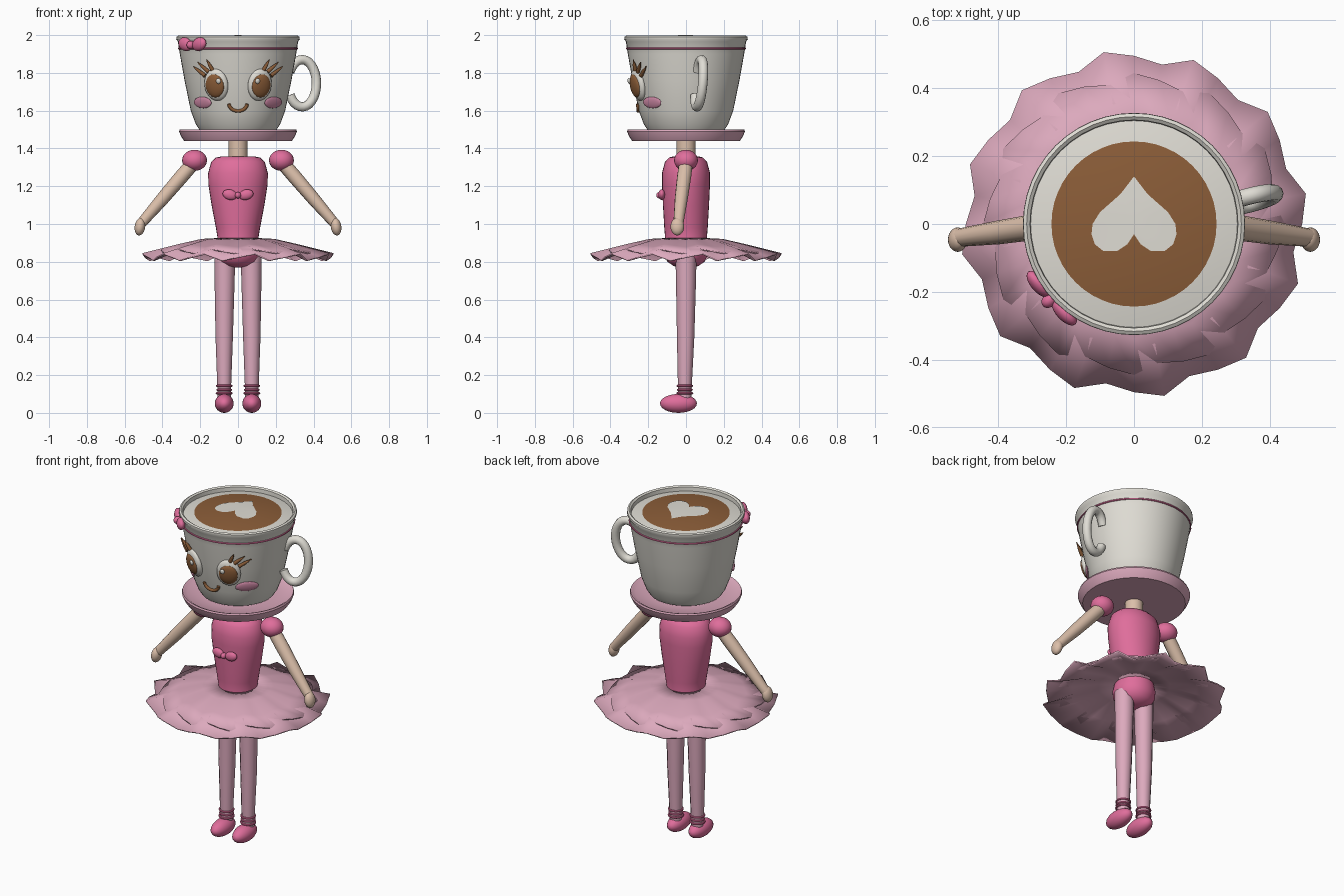
import bpy, bmesh, math
from math import sin, cos, pi, radians
from mathutils import Vector, Matrix, Euler

if "Cube" in bpy.data.objects:
    bpy.data.objects.remove(bpy.data.objects["Cube"])


def material(name, r, g, b):
    m = bpy.data.materials.new(name)
    m.diffuse_color = (r, g, b, 1)
    m.use_nodes = True
    m.node_tree.nodes["Principled BSDF"].inputs["Base Color"].default_value = m.diffuse_color
    return m


WHITE = material("porcelain", .74, .72, .66)
LIGHT = material("light_pink", .72, .40, .51)
HOT = material("hot_pink", .74, .155, .33)
SKIN = material("skin", .71, .52, .40)
BROWN = material("coffee_brown", .26, .11, .04)
BLUSH = material("blush", .62, .25, .38)


def finish(ob, *mats, angle=40):
    for m in mats:
        ob.data.materials.append(m)
    bpy.ops.object.select_all(action='DESELECT')
    ob.select_set(True)
    bpy.context.view_layer.objects.active = ob
    bpy.ops.object.shade_smooth_by_angle(angle=radians(angle))
    return ob


def from_bmesh(name, bm):
    me = bpy.data.meshes.new(name)
    bm.to_mesh(me)
    bm.free()
    ob = bpy.data.objects.new(name, me)
    bpy.context.collection.objects.link(ob)
    return ob


def rings_mesh(name, rings, closed=True):
    """Skin a list of vertex rings, closing the ends when they are solid."""
    bm = bmesh.new()
    loops = [[bm.verts.new(p) for p in ring] for ring in rings]
    n = len(loops[0])
    for a, b in zip(loops, loops[1:]):
        for i in range(n):
            j = (i + 1) % n
            bm.faces.new((a[i], a[j], b[j], b[i]))
    if closed:
        bm.faces.new(loops[0])
        bm.faces.new(loops[-1])
    bmesh.ops.recalc_face_normals(bm, faces=bm.faces)
    return from_bmesh(name, bm)


def lathe(name, profile, mat, n=48):
    """Profile of (x radius, z[, y radius])."""
    rings = []
    for rx, z, *ry in profile:
        ry = ry[0] if ry else rx
        rings.append([(rx * cos(2 * pi * i / n), ry * sin(2 * pi * i / n), z) for i in range(n)])
    return finish(rings_mesh(name, rings), mat)


def ball(name, loc, radii, mat, rot=(0, 0, 0), seg=24):
    bm = bmesh.new()
    bmesh.ops.create_uvsphere(bm, u_segments=seg, v_segments=seg // 2, radius=1)
    M = Matrix.Translation(loc) @ Euler(rot).to_matrix().to_4x4() @ Matrix.Diagonal((*radii, 1))
    bm.transform(M)
    return finish(from_bmesh(name, bm), mat)


def tube(name, pts, radii, mat):
    cu = bpy.data.curves.new(name, 'CURVE')
    cu.dimensions = '3D'
    cu.bevel_depth = 1
    cu.bevel_resolution = 4
    cu.use_fill_caps = True
    sp = cu.splines.new('POLY')
    sp.points.add(len(pts) - 1)
    for p, co, r in zip(sp.points, pts, radii):
        p.co = (*co, 1)
        p.radius = r
    ob = bpy.data.objects.new(name, cu)
    bpy.context.collection.objects.link(ob)
    bpy.ops.object.select_all(action='DESELECT')
    ob.select_set(True)
    bpy.context.view_layer.objects.active = ob
    bpy.ops.object.convert(target='MESH')
    return finish(bpy.context.object, mat, angle=50)


def ring(name, loc, major, minor, mat):
    bpy.ops.mesh.primitive_torus_add(location=loc, major_radius=major, minor_radius=minor,
                                     major_segments=40, minor_segments=8)
    ob = bpy.context.object
    ob.name = name
    return finish(ob, mat)


def bow(name, center, turn, s):
    R = Euler((0, 0, turn)).to_matrix()
    for side in (-1, 1):
        ball(name + "_loop", Vector(center) + R @ Vector((side * .055 * s, 0, .004 * s)),
             (.05 * s, .024 * s, .035 * s), HOT, (0, -side * .25, turn))
    ball(name + "_knot", Vector(center) + R @ Vector((0, -.01, 0)), (.02 * s, .025 * s, .022 * s), HOT, (0, 0, turn))


# Cup head
WALL = [(.205, 1.5), (.224, 1.53), (.25, 1.6), (.283, 1.76), (.308, 1.9), (.318, 1.965)]
lathe("cup", WALL + [(.327, 1.978), (.326, 1.991), (.316, 1.997), (.306, 1.99), (.303, 1.95)], WHITE)
ring("cup_stripe", (0, 0, 1.93), .3135, .005, HOT)
arc = [radians(150 - 300 * i / 24) for i in range(25)]
tube("cup_handle", [(.34 + .075 * cos(a), .07 + .019 * cos(a) + .012 * sin(a), 1.745 + .125 * sin(a))
                    for a in arc], [.025] * 25, WHITE)


# Coffee with a pale rim and a heart on top
def dome(r):
    return 1.997 - .03 * (r / .3) ** 2


coffee = lathe("coffee", [(r, dome(r)) for r in (.31, .28, .243, .18, .12, .06, .01)], WHITE)
coffee.data.materials.append(BROWN)
for f in coffee.data.polygons:
    if f.center.xy.length < .243 and f.normal.z > 0 and f.area < .05:
        f.material_index = 1
half = [(0, .14), (.04, .088), (.1, .035), (.122, 0), (.125, -.03), (.115, -.06), (.09, -.08),
        (.05, -.08), (.02, -.06)]
outline = half + [(0, -.03)] + [(-x, y) for x, y in reversed(half[1:])]
bm = bmesh.new()
hub = bm.verts.new((0, .02, 2))
edge = [bm.verts.new((x, y, dome(math.hypot(x, y)) + .003)) for x, y in outline]
for a, b in zip(edge, edge[1:] + edge[:1]):
    bm.faces.new((hub, b, a))
finish(from_bmesh("cream_heart", bm), WHITE)


# Face, laid on the cup wall
def on_wall(x, z, out=0):
    for (r0, z0), (r1, z1) in zip(WALL, WALL[1:]):
        if z0 <= z <= z1:
            r = r0 + (r1 - r0) * (z - z0) / (z1 - z0)
    a = math.asin(x / r)
    return Vector((sin(a) * (r + out), -cos(a) * (r + out), z)), (.19, 0, a)


for s in (-1, 1):
    for part, x, z, out, radii, mat in (
            ("eye_white", .115, 1.737, 0, (.068, .03, .086), WHITE),
            ("iris", .115, 1.732, .018, (.053, .02, .063), BROWN),
            ("eye_glint", .092, 1.757, .036, (.013, .008, .015), WHITE),
            ("cheek", .187, 1.643, 0, (.066, .01, .031), BLUSH)):
        p, rot = on_wall(s * x, z, out)
        ball(part, p, radii, mat, rot)
    for x0, z0, x1, z1 in ((.17, 1.785, .222, 1.835), (.152, 1.805, .2, 1.857), (.132, 1.815, .155, 1.87)):
        base, tip = on_wall(s * x0, z0, .008)[0], on_wall(s * x1, z1, .022)[0]
        tube("eyelash", [base, (base + tip) / 2, tip], [.011, .009, .002], BROWN)
smile = [radians(180 + 15 * i) for i in range(13)]
tube("smile", [on_wall(.047 * cos(a), 1.636 + .038 * sin(a), .004)[0] for a in smile], [.009] * 13, BROWN)
bow("head_bow", (-.242, -.218, 1.948), radians(-48), 1)

# Saucer collar and neck
lathe("saucer", [(.2, 1.44), (.285, 1.44), (.302, 1.465), (.312, 1.49), (.308, 1.5),
                 (.296, 1.496), (.28, 1.485), (.18, 1.485)], LIGHT)
lathe("neck", [(.05, 1.33), (.05, 1.45)], SKIN, 24)

# Bodice and hips
lathe("bodice", [(.09, 1.357, .07), (.117, 1.352, .09), (.142, 1.328, .112), (.158, 1.27, .127),
                 (.157, 1.21, .127), (.14, 1.1, .122), (.117, .98, .115), (.107, .92, .11),
                 (.12, .87, .118), (.118, .835, .115), (.1, .8, .098), (.066, .777, .065),
                 (.02, .77, .02)], HOT, 32)
bow("bodice_bow", (0, -.128, 1.152), 0, .78)

# Ruffled skirt in two overlapping layers
WAVE = (1, -1, 0)


def skirt(name, profile, ripple, phase):
    rings = []
    for r, z in profile:
        k = ((r - .1) / .4) ** 1.5
        rings.append([])
        for i in range(36):
            w = WAVE[(i + phase) % 3]
            t, rad = radians(10 + 10 * i), r + .019 * w * k
            rings[-1].append((rad * cos(t), rad * sin(t), z + ripple * w * k))
    ob = rings_mesh(name, rings, closed=False)
    sol = ob.modifiers.new("thickness", 'SOLIDIFY')
    sol.thickness = .008
    finish(ob, LIGHT, angle=50)


skirt("skirt_under", [(.1, .918), (.2, .91), (.35, .875), (.495, .828)], .018, 0)
skirt("skirt_over", [(.1, .926), (.2, .919), (.33, .886), (.43, .858)], -.016, 1)

# Limbs
for s in (-1, 1):
    ball("puff_sleeve", (s * .23, 0, 1.337), (.066, .063, .056), HOT)
    tube("arm", [(s * x, y, z) for x, y, z in
                 ((.235, 0, 1.325), (.3, -.01, 1.25), (.4, -.025, 1.133), (.512, -.04, 1.003))],
         [.037, .038, .035, .027], SKIN)
    ball("hand", (s * .519, -.046, .986), (.028, .036, .047), SKIN, (0, -s * .15, 0))
    tube("leg", [(s * x, y, z) for x, y, z in
                 ((.07, 0, .84), (.071, 0, .7), (.073, -.002, .4), (.073, -.006, .15), (.073, -.006, .07))],
         [.056, .053, .046, .037, .034], LIGHT)
    for z, r in ((.143, .038), (.122, .036), (.104, .039)):
        ring("ankle_ribbon", (s * .073, -.006, z), r, .006, HOT)
    ball("slipper", (s * .073, -.04, .05), (.05, .098, .05), HOT)
